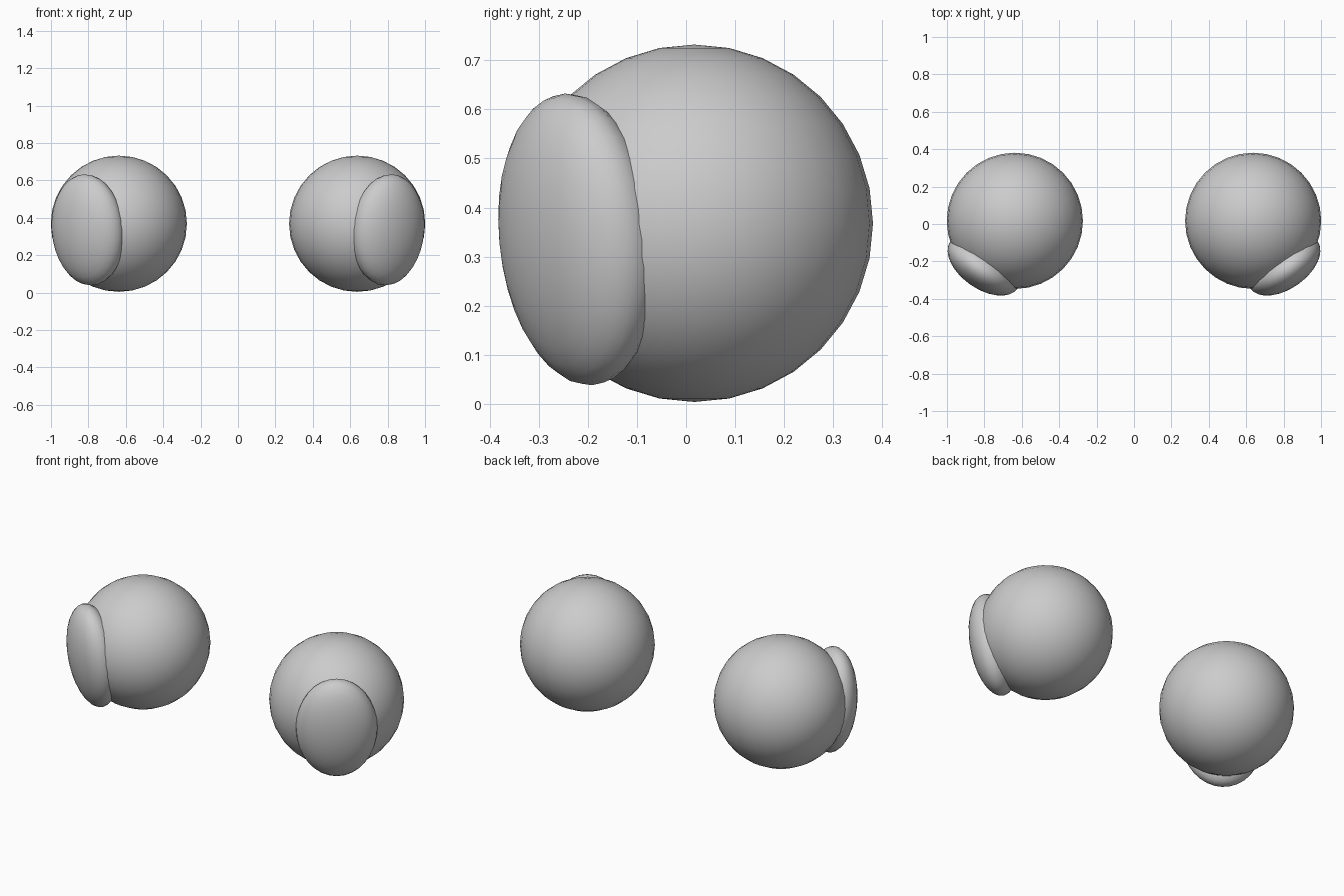
import bpy
from math import radians
from mathutils import Matrix, Vector

if "Cube" in bpy.data.objects:
    bpy.data.objects.remove(bpy.data.objects["Cube"])

BALL_R = 0.364
BALL_C = Vector((0.637, 0.017, 0.368))


def ellipsoid(name, matrix):
    bpy.ops.mesh.primitive_uv_sphere_add(segments=32, ring_count=16, radius=1)
    ob = bpy.context.object
    ob.name = name
    ob.data.transform(matrix)
    if matrix.determinant() < 0:
        ob.data.flip_normals()
    bpy.ops.object.shade_smooth()
    return ob


for side, label in ((1, "right"), (-1, "left")):
    mirror = Matrix.Diagonal((side, 1, 1, 1))
    place = mirror @ Matrix.Translation(BALL_C)

    # Eyeball
    ellipsoid("eyeball_" + label, place @ Matrix.Scale(BALL_R, 4))

    # Pupil: flattened oval, turned outward and slightly down, poles facing out
    aim = Matrix.Rotation(radians(35), 4, 'Z') @ Matrix.Rotation(radians(6.5), 4, 'X')
    shape = (Matrix.Translation((0, -0.29, 0))
             @ Matrix.Diagonal((0.22, 0.124, 0.299, 1))
             @ Matrix.Rotation(radians(90), 4, 'X'))
    ellipsoid("pupil_" + label, place @ aim @ shape)
